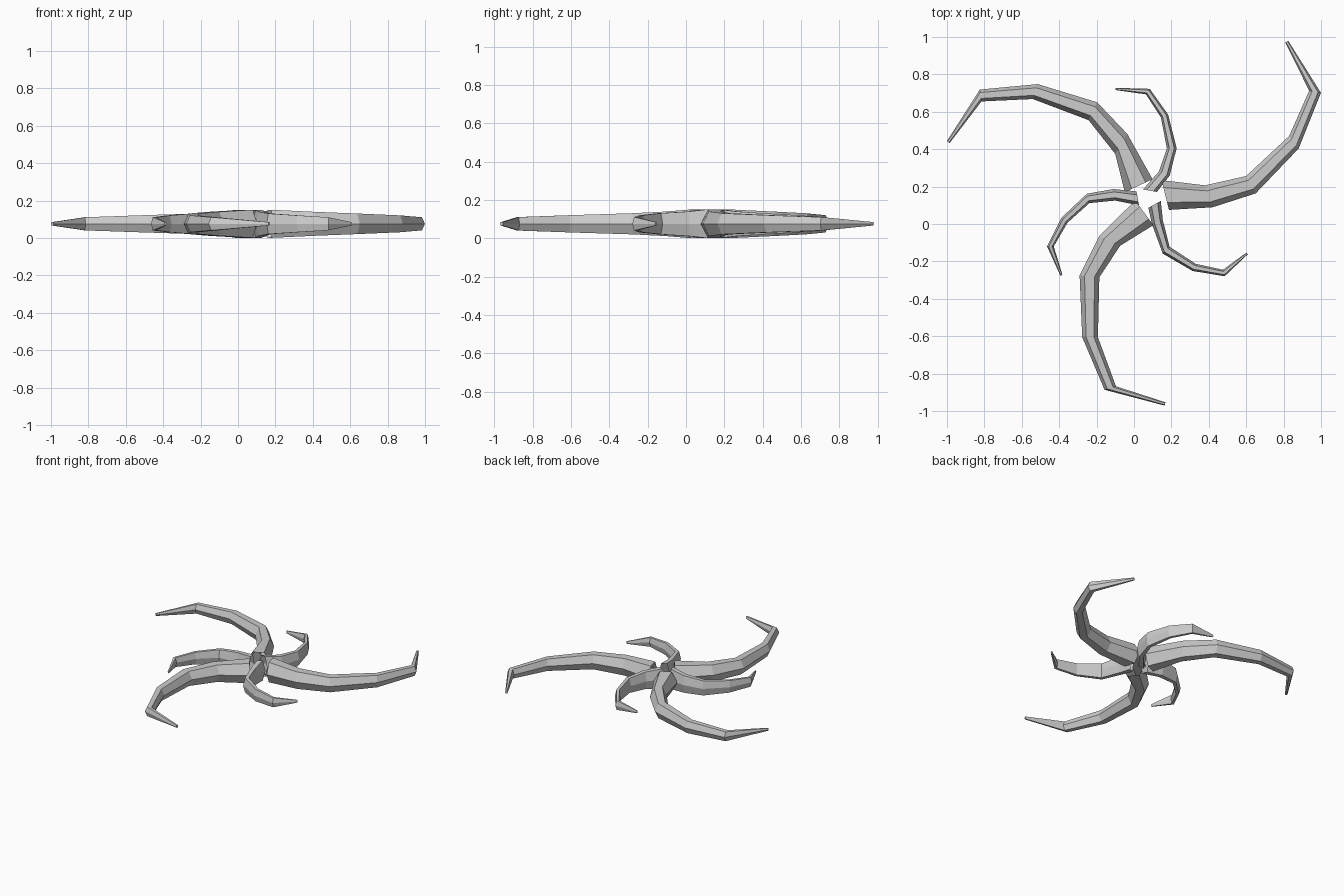
import bpy, bmesh
from math import cos, sin, radians

if "Cube" in bpy.data.objects:
    bpy.data.objects.remove(bpy.data.objects["Cube"])

MID_Z = 0.076
HALF_HEIGHT = [0.075, 0.064, 0.055, 0.045, 0.035, 0.009]
WIDE = [0.082, 0.062, 0.053, 0.042, 0.032, 0.009]
SLIM = [0.038, 0.031, 0.026, 0.021, 0.018, 0.006]


def arm(name, stations, widths):
    """Tapered six-sided arm; each station is (x, y, cross-section angle)."""
    bm = bmesh.new()
    rings = []
    for (x, y, deg), w, h in zip(stations, widths, HALF_HEIGHT):
        a = radians(deg)
        ring = []
        for k in range(6):
            t = radians(60 * k)
            s = w * cos(t)
            z = MID_Z + h * sin(t) / sin(radians(60))
            ring.append(bm.verts.new((x + s * cos(a), y + s * sin(a), z)))
        rings.append(ring)
    for r0, r1 in zip(rings, rings[1:]):
        for k in range(6):
            n = (k + 1) % 6
            bm.faces.new((r0[k], r0[n], r1[n], r1[k]))
    bm.faces.new(rings[-1])
    bmesh.ops.recalc_face_normals(bm, faces=bm.faces)
    # make sure the open shell faces outward
    bm.faces.ensure_lookup_table()
    top = max(bm.faces, key=lambda f: f.calc_center_median().z)
    if top.normal.z < 0:
        bmesh.ops.reverse_faces(bm, faces=bm.faces)
    me = bpy.data.meshes.new(name)
    bm.to_mesh(me)
    bm.free()
    ob = bpy.data.objects.new(name, me)
    bpy.context.collection.objects.link(ob)
    return ob


# Three long arms
arm("long_arm_right", [(.167, .155, -76), (.40, .148, -71), (.625, .21, -61),
                       (.855, .437, -52), (.968, .707, -10), (.817, .975, 29)], WIDE)
arm("long_arm_left", [(.025, .205, 25), (-.068, .428, 58), (-.22, .603, 64),
                      (-.528, .708, 72), (-.82, .687, 98), (-.993, .438, 144)], WIDE)
arm("long_arm_front", [(.055, .06, 126), (-.13, -.09, 155), (-.238, -.28, 175),
                       (-.235, -.605, 180), (-.127, -.877, 197), (.166, -.962, 254)], WIDE)

# Three short arms between them
arm("short_arm_back", [(.085, .178, -10), (.162, .27, -20), (.202, .405, 0),
                       (.163, .578, 20), (.074, .708, 55), (-.098, .722, 95)], SLIM)
arm("short_arm_left", [(.02, .137, 100), (-.105, .156, 97), (-.245, .137, 105),
                       (-.372, .02, 140), (-.447, -.12, 180), (-.388, -.275, 200)], SLIM)
arm("short_arm_front", [(.11, .105, 209), (.125, .01, 200), (.172, -.14, 225),
                        (.322, -.232, 247), (.48, -.262, 285), (.605, -.157, 314)], SLIM)
